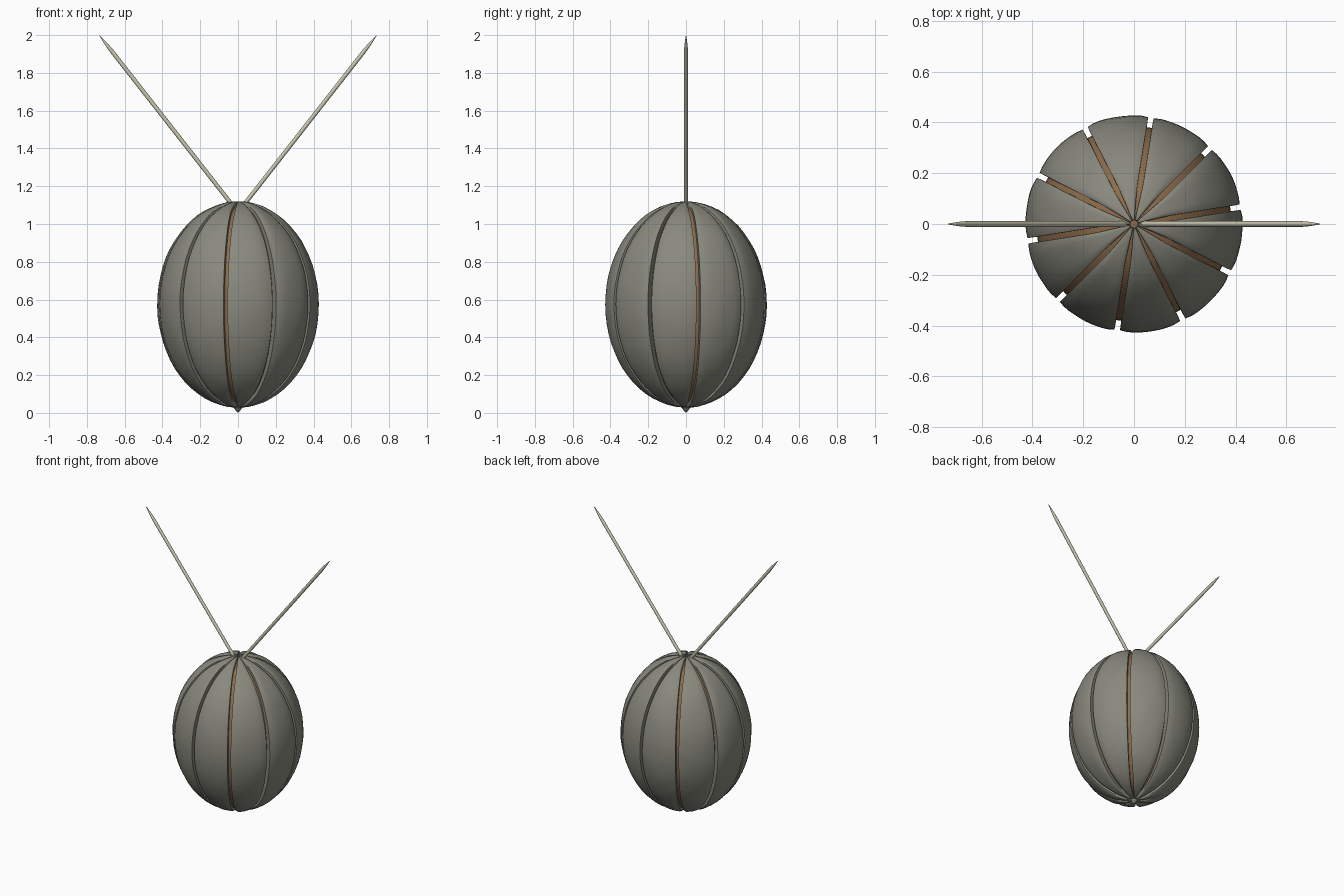
import bpy, bmesh, math
from mathutils import Vector, noise

cube = bpy.data.objects.get("Cube")
if cube:
    bpy.data.objects.remove(cube)

SEGMENTS = 10
RADIUS, HALF_HEIGHT, CENTRE = 0.428, 0.546, 0.574
GAP = 0.022


def material(name, rgb):
    m = bpy.data.materials.new(name)
    m.use_nodes = True
    m.diffuse_color = (*rgb, 1)
    m.node_tree.nodes["Principled BSDF"].inputs["Base Color"].default_value = (*rgb, 1)
    return m


grey = material("warm grey", (0.25, 0.25, 0.21))
cream = material("pale cream", (0.58, 0.56, 0.43))
brown = material("brown", (0.27, 0.15, 0.07))


def finish(bm, name, mat, angle=40):
    bmesh.ops.recalc_face_normals(bm, faces=bm.faces)
    mesh = bpy.data.meshes.new(name)
    bm.to_mesh(mesh)
    bm.free()
    mesh.materials.append(mat)
    ob = bpy.data.objects.new(name, mesh)
    bpy.context.collection.objects.link(ob)
    bpy.ops.object.select_all(action="DESELECT")
    ob.select_set(True)
    bpy.context.view_layer.objects.active = ob
    bpy.ops.object.shade_smooth_by_angle(angle=math.radians(angle))
    return ob


def spin_solid(name, profile, mat, sides):
    """Closed solid of revolution about z from (radius, height) pairs."""
    bm = bmesh.new()
    verts = [bm.verts.new((r, 0, z)) for r, z in profile]
    edges = [bm.edges.new(pair) for pair in zip(verts, verts[1:])]
    bmesh.ops.spin(bm, geom=verts + edges, cent=(0, 0, 0), axis=(0, 0, 1),
                   angle=math.tau, steps=sides)
    bmesh.ops.remove_doubles(bm, verts=bm.verts, dist=0.0001)
    return finish(bm, name, mat)


def shell_segment(index, rows=32, cols=10):
    """One padded wedge with walls dropping into the grooves."""
    bm = bmesh.new()
    middle = math.radians(27 + 36 * index)
    grid = []
    for i in range(rows + 1):
        lat = math.pi * (0.012 + 0.976 * i / rows)
        ring = math.sin(lat)
        half = math.pi / SEGMENTS - min(GAP / (2 * RADIUS * ring), 0.07)
        row = []
        for j in range(-1, cols + 2):
            t = max(-1, min(1, 2 * j / cols - 1))
            a = middle + half * t
            d = Vector((math.cos(a) * ring, math.sin(a) * ring, math.cos(lat)))
            # Outer columns are the inner ends of the groove walls
            wall = j < 0 or j > cols
            size = 0.89 if wall else 1 - 0.012 * t ** 6 + 0.006 * noise.noise(d * 5)
            row.append(bm.verts.new((d.x * RADIUS * size, d.y * RADIUS * size,
                                     CENTRE + d.z * HALF_HEIGHT * size)))
        grid.append(row)
    for upper, lower in zip(grid, grid[1:]):
        for k in range(len(upper) - 1):
            bm.faces.new((upper[k], lower[k], lower[k + 1], upper[k + 1]))
    # Close the inside and both ends
        bm.faces.new((upper[-1], lower[-1], lower[0], upper[0]))
    bm.faces.new(grid[0])
    bm.faces.new(grid[-1])
    finish(bm, f"shell_segment_{index + 1}", grey)


for n in range(SEGMENTS):
    shell_segment(n)

# Inner core seen at the bottom of the grooves
arc = [math.pi * i / 24 for i in range(25)]
spin_solid("inner_core", [(0.9 * RADIUS * math.sin(a),
                           CENTRE - 0.96 * HALF_HEIGHT * math.cos(a)) for a in arc], brown, 40)

# Small point under the body
spin_solid("bottom_tip", [(0, 0), (0.008, 0.007), (0.025, 0.03), (0, 0.06)], grey, 16)

# Two slanted rods with tapered points
for side, label in ((1, "left"), (-1, "right")):
    base, tip = Vector((side * 0.03, 0, 1.1)), Vector((side * 0.733, 0, 1.998))
    axis = tip - base
    length = axis.length
    rod = spin_solid(f"{label}_rod", [(0, 0), (0.011, 0), (0.011, length - 0.11),
                                      (0.008, length - 0.06), (0.002, length - 0.004),
                                      (0, length)], cream, 12)
    rod.location = base
    rod.rotation_euler = axis.to_track_quat("Z", "Y").to_euler()
